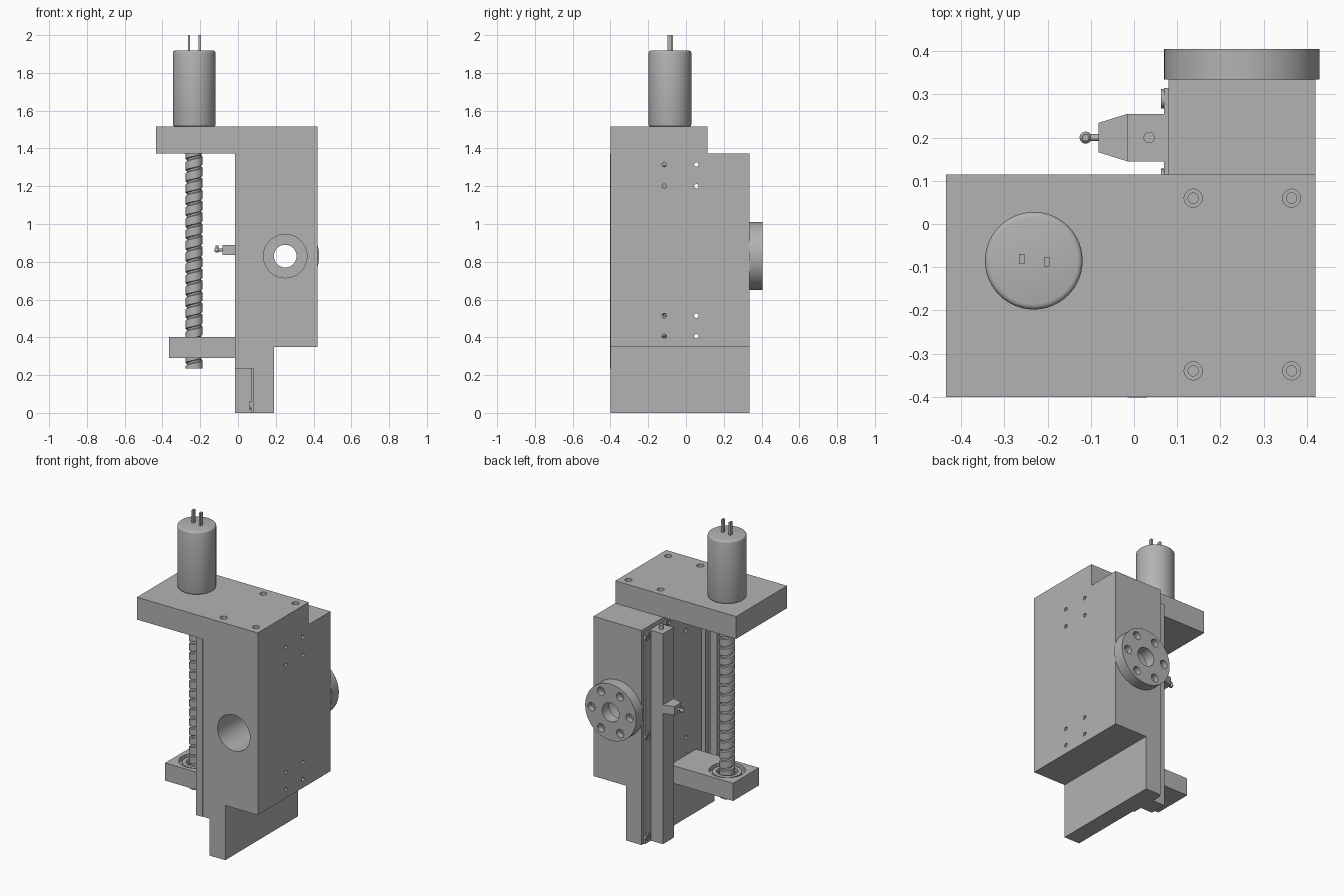
import bpy, bmesh, math
from mathutils import Matrix, Vector

if "Cube" in bpy.data.objects:
    bpy.data.objects.remove(bpy.data.objects["Cube"])

grey = bpy.data.materials.new("machine_grey")
grey.use_nodes = True
grey.diffuse_color = (0.45, 0.45, 0.45, 1)
grey.node_tree.nodes["Principled BSDF"].inputs["Base Color"].default_value = grey.diffuse_color


def finish(name, bm):
    bmesh.ops.recalc_face_normals(bm, faces=bm.faces)
    mesh = bpy.data.meshes.new(name)
    bm.to_mesh(mesh)
    bm.free()
    mesh.materials.append(grey)
    ob = bpy.data.objects.new(name, mesh)
    bpy.context.collection.objects.link(ob)
    return ob


def box(name, x, y, z):
    bm = bmesh.new()
    bmesh.ops.create_cube(bm, size=1)
    for v in bm.verts:
        v.co = [r[0] if c < 0 else r[1] for c, r in zip(v.co, (x, y, z))]
    return finish(name, bm)


def cyl(name, start, axis, length, radius, segs=32):
    bm = bmesh.new()
    direction = Vector([a == axis for a in "xyz"])
    turn = direction.to_track_quat("Z", "Y").to_matrix().to_4x4()
    place = Matrix.Translation(Vector(start) + direction * length / 2) @ turn
    bmesh.ops.create_cone(bm, cap_ends=True, segments=segs, radius1=radius,
                          radius2=radius, depth=length, matrix=place)
    return finish(name, bm)


def modify(ob, kind, **settings):
    mod = ob.modifiers.new(kind.lower(), kind)
    for key, value in settings.items():
        setattr(mod, key, value)
    bpy.context.view_layer.objects.active = ob
    bpy.ops.object.modifier_apply(modifier=mod.name)


def cut(ob, cutters, operation="DIFFERENCE"):
    for c in cutters:
        modify(ob, "BOOLEAN", operation=operation, object=c, solver="EXACT")
        bpy.data.objects.remove(c)


FULL = (-0.40, 0.335)
SX, SY = -0.232, -0.085      # drive screw axis
BX, BZ = 0.25, 0.83          # cross bore axis

# Main body with lower tongue, bore and cross-drilled holes
body = box("main_body", (0.08, 0.42), FULL, (0.35, 1.372))
cut(body, [cyl("bore_cutter", (BX, -0.5, BZ), "y", 1, 0.115, 48)])
cut(body, [cyl("side_hole_cutter", (0, y, z), "x", 0.6, 0.012, 16)
           for y in (-0.115, 0.055) for z in (1.315, 1.2, 0.515, 0.405)])
box("lower_tongue", (0.08, 0.19), FULL, (0, 0.35))

# Top plate with counterbored screw holes
plate = box("top_plate", (-0.435, 0.42), (-0.40, 0.115), (1.372, 1.515))
for x in (0.137, 0.365):
    for y in (-0.34, 0.06):
        cut(plate, [cyl("counterbore_cutter", (x, y, 1.485), "z", 0.1, 0.021, 20),
                    cyl("hole_cutter", (x, y, 1.42), "z", 0.1, 0.012, 16)])

# Flange on the back with a ring of bolt holes
flange = cyl("rear_flange", (BX, FULL[1], BZ), "y", 0.07, 0.18, 64)
cut(flange, [cyl("flange_bore_cutter", (BX, 0.2, BZ), "y", 0.4, 0.06, 40)])
for i in range(6):
    a = i * math.pi / 3
    x, z = BX + 0.135 * math.cos(a), BZ + 0.135 * math.sin(a)
    cut(flange, [cyl("bolt_hole_cutter", (x, 0.37, z), "y", 0.1, 0.026, 20),
                 cyl("bolt_pilot_cutter", (x, 0.345, z), "y", 0.1, 0.014, 16)])

# Motor and its two terminals
motor = cyl("motor", (SX, SY, 1.515), "z", 0.403, 0.113, 48)
modify(motor, "BEVEL", width=0.012, segments=3, limit_method="ANGLE")
for x, y in ((-0.26, -0.08), (-0.202, -0.087)):
    box("motor_terminal", (x - 0.006, x + 0.006), (y - 0.011, y + 0.011), (1.91, 2.0))


# Drive screw: one helical groove profile repeated along the axis
def drive_screw(z0, z1, outer, inner, pitch, segs=28):
    bm = bmesh.new()
    profile = ((0, outer), (0.72, outer), (0.78, inner), (0.94, inner))
    n = len(profile)
    turns = math.ceil((z1 - z0) / pitch) + 1
    rows = []
    for k in range(-1, turns):
        for off, r in profile:
            ring = []
            for j in range(segs):
                a = math.tau * j / segs
                z = min(max(z0 + pitch * (k + off + j / segs), z0), z1)
                ring.append(bm.verts.new((SX + r * math.cos(a), SY + r * math.sin(a), z)))
            rows.append(ring)
    for i in range(len(rows) - 1):
        for j in range(segs):
            if j < segs - 1:
                low, high = rows[i][j + 1], rows[i + 1][j + 1]
            elif i + n + 1 < len(rows):
                low, high = rows[i + n][0], rows[i + n + 1][0]
            else:
                continue
            bm.faces.new((rows[i][j], low, high, rows[i + 1][j]))
    bmesh.ops.remove_doubles(bm, verts=bm.verts, dist=0.0001)
    return finish("drive_screw", bm)


drive_screw(0.235, 1.375, 0.045, 0.037, 0.06)
cyl("drive_screw_core", (SX, SY, 0.235), "z", 1.14, 0.037, 28)

# Nut bracket with recessed nut rings
bracket = box("nut_bracket", (-0.365, 0.08), (-0.215, 0.045), (0.29, 0.403))
cut(bracket, [cyl("nut_recess_cutter", (SX, SY, 0.375), "z", 0.1, 0.105, 48),
              cyl("screw_clearance_cutter", (SX, SY, 0.2), "z", 0.3, 0.055, 32)])
nut = cyl("nut_ring", (SX, SY, 0.37), "z", 0.025, 0.085, 48)
cut(nut, [cyl("nut_clearance_cutter", (SX, SY, 0.3), "z", 0.2, 0.062, 32)])

# Front guide: cover, neck and mounting strip
box("front_guide_cover", (-0.015, 0.03), (-0.402, -0.29), (0.235, 1.372))
box("front_guide_neck", (0.03, 0.05), (-0.398, -0.305), (0.235, 1.372))
box("front_guide_strip", (0.05, 0.08), (-0.398, -0.27), (0.235, 1.372))

# Rear rail with mounting strip, top pin and bolts
box("rear_rail", (-0.015, 0.075), (0.145, 0.255), (0, 1.345))
box("rear_rail_strip", (0.07, 0.08), (0.085, 0.315), (0, 1.345))
cyl("rail_pin", (0.035, 0.2, 1.34), "z", 0.03, 0.013, 16)
for y in (0.105, 0.29):
    for z in (0.04, 0.685, 1.32):
        head = cyl("rail_bolt", (0.062, y, z), "x", 0.012, 0.023, 20)
        cut(head, [cyl("socket_cutter", (0.05, y, z), "x", 0.018, 0.011, 6)])

# Grease fitting on the rail: tapered block, stem and ball
block = box("fitting_block", (-0.082, -0.015), (0.145, 0.255), (0.835, 0.89))
for v in block.data.vertices:
    if v.co.x < -0.05:
        v.co.y = 0.2 + (v.co.y - 0.2) * 0.62
cyl("fitting_stem", (-0.11, 0.2, 0.862), "x", 0.03, 0.008, 16)
cyl("fitting_post", (-0.112, 0.2, 0.85), "z", 0.036, 0.008, 16)
bm = bmesh.new()
bmesh.ops.create_uvsphere(bm, u_segments=16, v_segments=10, radius=0.014,
                          matrix=Matrix.Translation((-0.112, 0.2, 0.862)))
finish("fitting_ball", bm)

# Smooth the round surfaces and keep hard edges
bpy.ops.object.select_all(action="DESELECT")
for ob in bpy.context.collection.objects:
    if ob.type == "MESH" and grey.name in ob.data.materials:
        ob.select_set(True)
        bpy.context.view_layer.objects.active = ob
bpy.ops.object.shade_smooth_by_angle(angle=math.radians(35))
